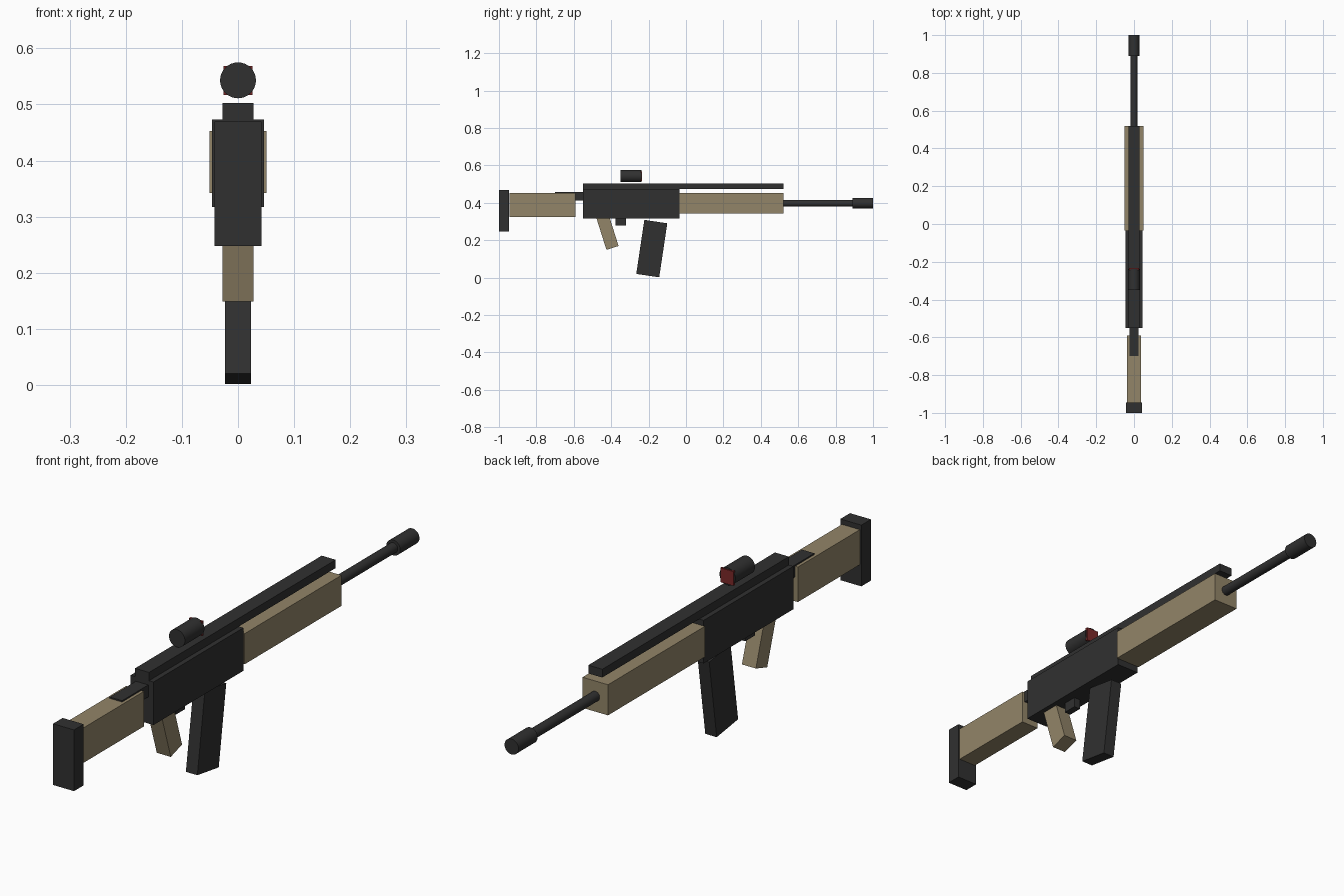
import bpy
from mathutils import Matrix, Vector
from math import radians

cube = bpy.data.objects.get("Cube")
if cube:
    bpy.data.objects.remove(cube, do_unlink=True)


def material(name, colour):
    mat = bpy.data.materials.new(name)
    mat.use_nodes = True
    mat.diffuse_color = (*colour, 1)
    mat.node_tree.nodes["Principled BSDF"].inputs["Base Color"].default_value = (*colour, 1)
    return mat


black = material("matte black", (0.03, 0.03, 0.03))
tan = material("desert tan", (0.29, 0.235, 0.14))
red = material("lens red", (0.2, 0.022, 0.022))


def box(name, mat, half_width, y, z, tilt=0):
    """Box centred on x, spanning the y and z ranges, then tilted about its centre."""
    bpy.ops.mesh.primitive_cube_add(size=1, location=(0, sum(y) / 2, sum(z) / 2))
    obj = bpy.context.object
    obj.name = name
    size = Vector((2 * half_width, y[1] - y[0], z[1] - z[0]))
    obj.data.transform(Matrix.Diagonal(size).to_4x4())
    obj.rotation_euler.x = radians(tilt)
    obj.data.materials.append(mat)
    return obj


def tube(name, mat, radius, y, z):
    """Round bar running along y."""
    bpy.ops.mesh.primitive_cylinder_add(
        vertices=32, radius=radius, depth=y[1] - y[0],
        location=(0, sum(y) / 2, z), rotation=(radians(90), 0, 0))
    obj = bpy.context.object
    obj.name = name
    obj.data.materials.append(mat)
    bpy.ops.object.shade_smooth_by_angle(angle=radians(40))
    return obj


# Body
box("receiver", black, 0.046, (-0.55, -0.035), (0.317, 0.473))
box("top_rail", black, 0.028, (-0.55, 0.52), (0.473, 0.503))
box("handguard", tan, 0.051, (-0.035, 0.52), (0.342, 0.453))

# Stock
box("stock_connector", black, 0.025, (-0.70, -0.55), (0.413, 0.457))
box("stock", tan, 0.036, (-0.945, -0.59), (0.325, 0.452))
box("butt_pad", black, 0.042, (-1.0, -0.945), (0.248, 0.47))

# Barrel
tube("barrel", black, 0.018, (0.5, 0.9), 0.398)
tube("muzzle", black, 0.028, (0.89, 1.0), 0.398)

# Sight
tube("sight", black, 0.032, (-0.35, -0.238), 0.543)
box("sight_lens", red, 0.026, (-0.243, -0.234), (0.517, 0.569))

# Grip, trigger and magazine
box("grip", tan, 0.028, (-0.454, -0.386), (0.155, 0.335), 17.5)
box("trigger", black, 0.013, (-0.377, -0.322), (0.279, 0.317))
box("magazine", black, 0.023, (-0.245, -0.121), (0.0095, 0.3015), -8.5)
